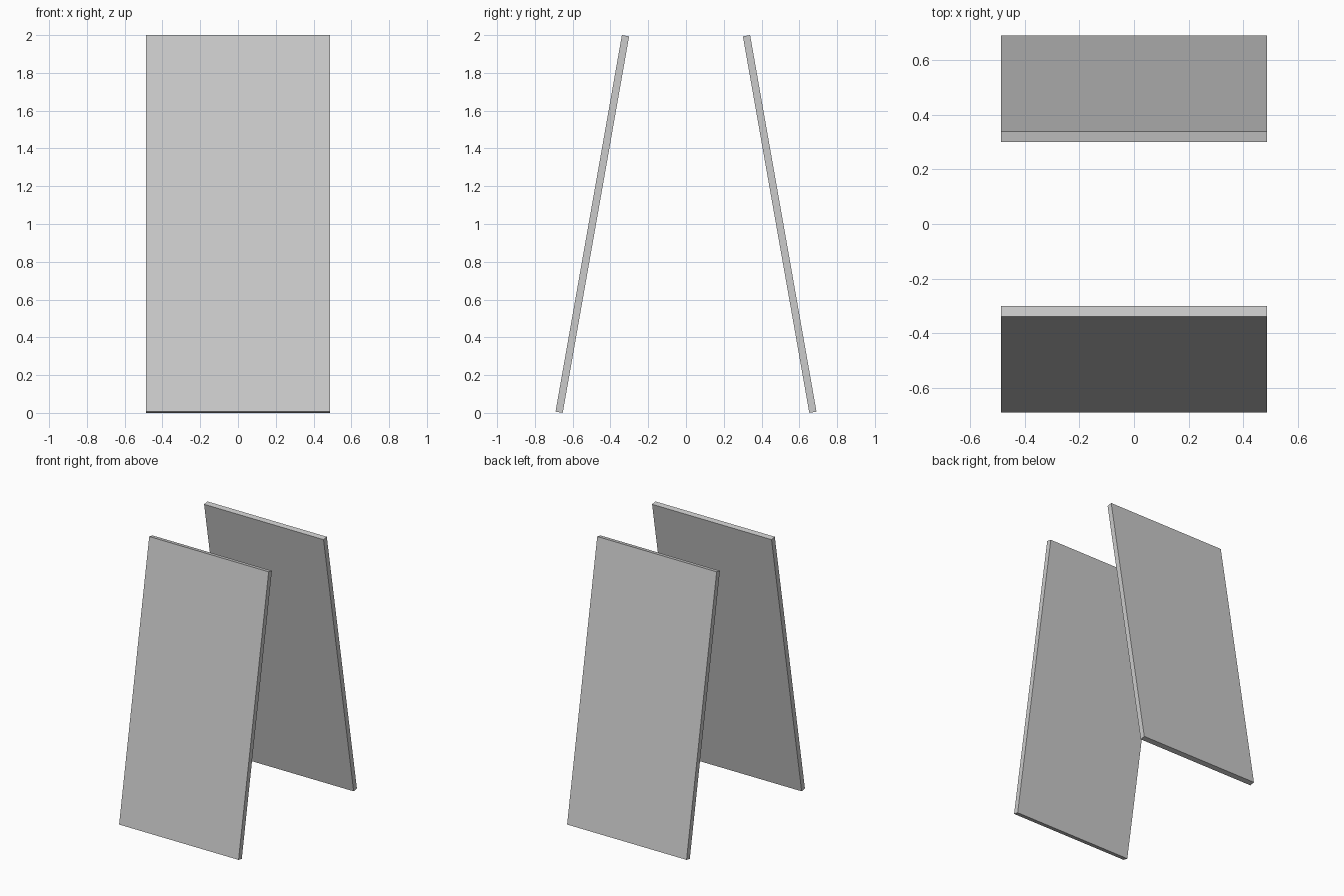
import bpy
from math import radians, sin, cos

if "Cube" in bpy.data.objects:
    bpy.data.objects.remove(bpy.data.objects["Cube"])

TILT = radians(10)
WIDTH, THICK = 0.976, 0.0386
LENGTH = (2 - THICK * sin(TILT)) / cos(TILT)   # overall height is 2


def panel(name, side):
    """Flat board leaning towards the centre; side is -1 front, +1 back."""
    bpy.ops.mesh.primitive_cube_add(size=1)
    ob = bpy.context.object
    ob.name = name
    ob.scale = (WIDTH, THICK, LENGTH)
    bpy.ops.object.transform_apply(location=False, rotation=False, scale=True)
    ob.location = (0, side * 0.496, 1)
    ob.rotation_euler.x = side * TILT
    return ob


# Two leaning boards
panel("front_panel", -1)
panel("back_panel", 1)
